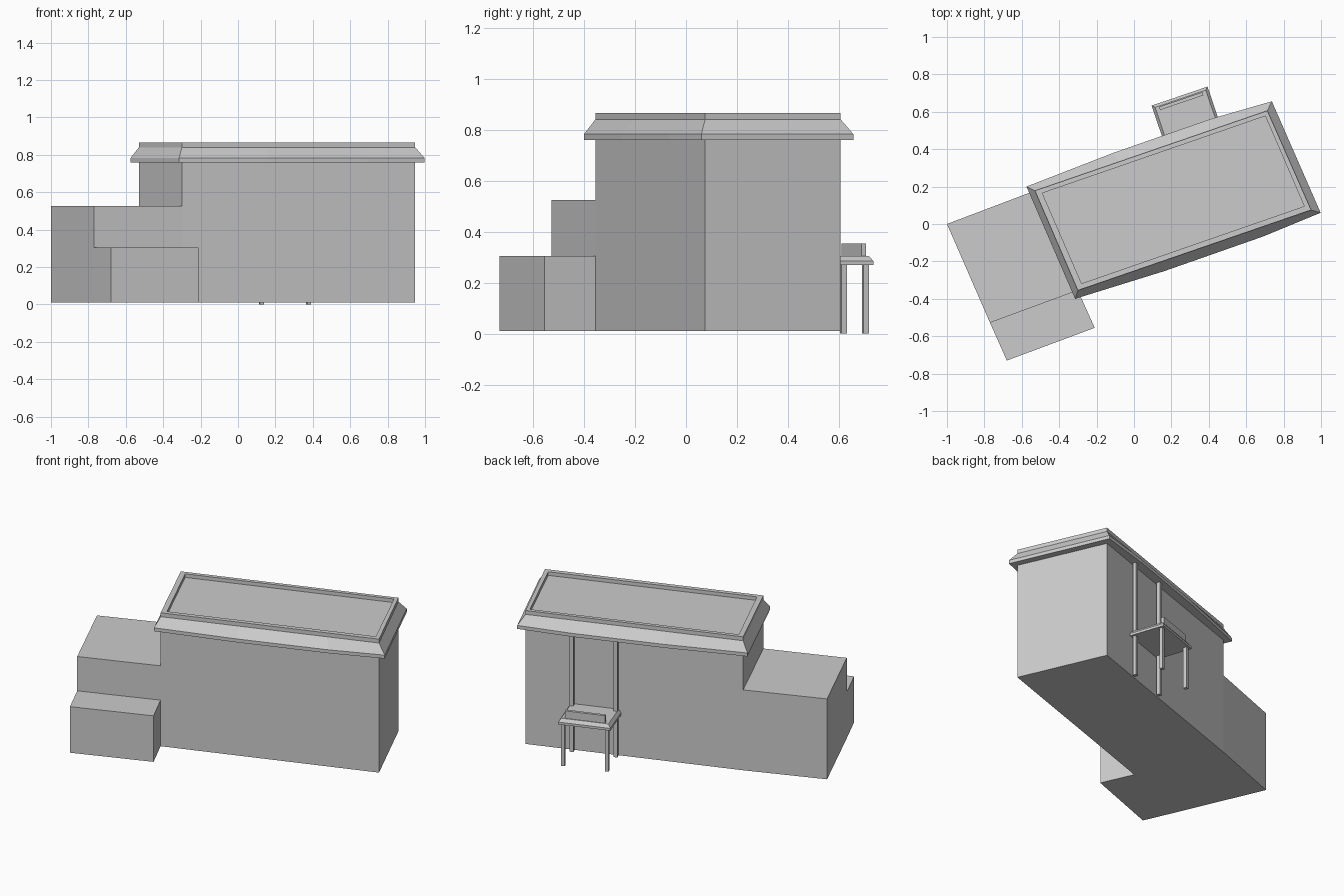
import bpy, bmesh, math
from mathutils import Matrix

if "Cube" in bpy.data.objects:
    bpy.data.objects.remove(bpy.data.objects["Cube"])


def loft(name, rings, matrix=None):
    """Closed solid through matching counter-clockwise rings given as (points, z)."""
    bm = bmesh.new()
    loops = [[bm.verts.new((x, y, z)) for x, y in pts] for pts, z in rings]
    n = len(loops[0])
    for a, b in zip(loops, loops[1:]):
        for i in range(n):
            j = (i + 1) % n
            bm.faces.new((a[i], a[j], b[j], b[i]))
    bm.faces.new(loops[0][::-1])
    bm.faces.new(loops[-1])
    bmesh.ops.recalc_face_normals(bm, faces=bm.faces)
    if matrix:
        bm.transform(matrix)
    mesh = bpy.data.meshes.new(name)
    bm.to_mesh(mesh)
    bm.free()
    obj = bpy.data.objects.new(name, mesh)
    bpy.context.collection.objects.link(obj)
    return obj


def rect(x0, x1, y0, y1):
    return [(x0, y0), (x1, y0), (x1, y1), (x0, y1)]


def box(name, x0, x1, y0, y1, z0, z1, matrix=None):
    r = rect(x0, x1, y0, y1)
    return loft(name, [(r, z0), (r, z1)], matrix)


def split_long_sides(corners, bow=0.0):
    """Add two points to the front and back edges, pushed outward by bow."""
    a, b, c, d = corners
    out = []
    for p, q in ((a, b), (c, d)):
        dx, dy = q[0] - p[0], q[1] - p[1]
        length = math.hypot(dx, dy)
        out.append(p)
        for t in (0.36, 0.76) if p is a else (0.24, 0.64):
            out.append((p[0] + dx * t + dy / length * bow,
                        p[1] + dy * t - dx / length * bow))
        out.append(q)
    return out


# Main hall and the two lower stepped wings
front_left, right = (-0.30, -0.355), (0.947, 0.075)
back_right, back_left = (0.713, 0.606), (-0.53, 0.178)
wing_left, wing_front = (-1.0, 0.0), (-0.77, -0.528)
hall = [front_left, right, back_right, back_left]
middle = [wing_front, front_left, back_left, wing_left]
low = [(-0.68, -0.73), (-0.21, -0.555), front_left, wing_front]
for name, foot, top in (("main_hall", hall, 0.76),
                        ("middle_wing", middle, 0.525),
                        ("low_wing", low, 0.305)):
    loft(name, [(foot, 0.01), (foot, top)])

# Flat roof with sloped, gently bowed eaves and a raised rim
eave = split_long_sides([(-0.315, -0.40), (0.998, 0.06), (0.737, 0.656), (-0.575, 0.20)], 0.018)
rim = split_long_sides(hall)
deck = split_long_sides([(-0.28, -0.318), (0.91, 0.095), (0.702, 0.577), (-0.49, 0.165)])
loft("roof", [(eave, 0.76), (eave, 0.782), (rim, 0.84), (rim, 0.865),
              (deck, 0.865), (deck, 0.842)])

# Rear porch, built in a frame aligned with the back wall
frame = Matrix.Translation((0.2515, 0.66, 0)) @ Matrix.Rotation(math.atan2(0.322, 0.947), 4, 'Z')
outer = rect(-0.158, 0.158, -0.203, 0.025)
inner = rect(-0.143, 0.143, -0.203, 0.010)
loft("porch_slab", [(outer, 0.27), (outer, 0.285), (inner, 0.305)], frame)
box("porch_rail", -0.122, 0.122, -0.012, 0.006, 0.305, 0.353, frame)
h = 0.011
for side, x in (("left", -0.133), ("right", 0.133)):
    box(f"outer_post_{side}", x - h, x + h, -h, h, 0.0, 0.27, frame)
    box(f"wall_post_{side}", x - h, x + h, -0.18 - h, -0.18 + h, 0.01, 0.76, frame)
